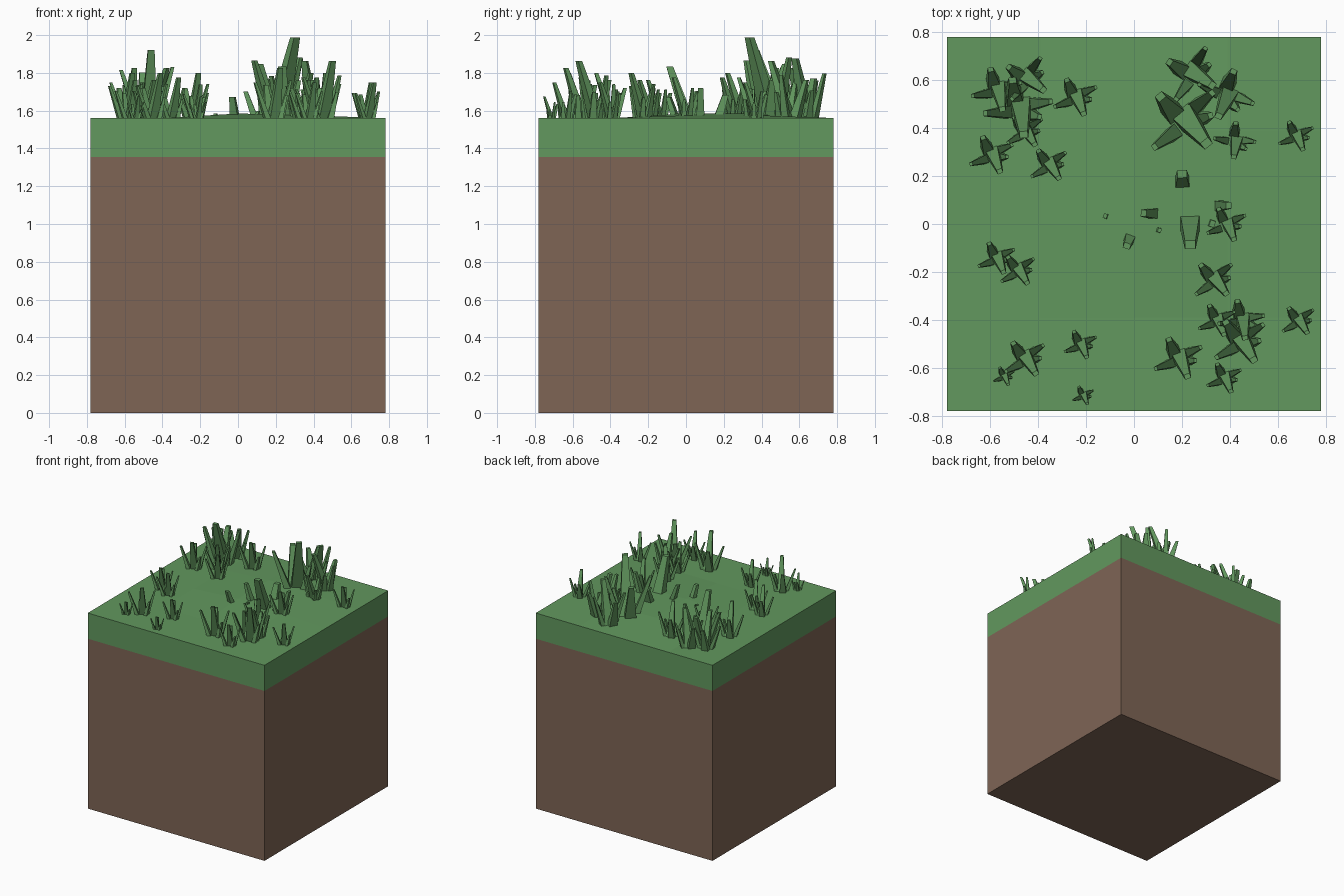
import bpy, bmesh, math
from mathutils import Vector, Matrix

HALF, TOP, SOIL_TOP = 0.78, 1.56, 1.355

if "Cube" in bpy.data.objects:
    bpy.data.objects.remove(bpy.data.objects["Cube"], do_unlink=True)


def material(name, rgb):
    mat = bpy.data.materials.new(name)
    mat.use_nodes = True
    color = (*rgb, 1.0)
    mat.diffuse_color = color
    bsdf = next(n for n in mat.node_tree.nodes if n.type == "BSDF_PRINCIPLED")
    bsdf.inputs["Base Color"].default_value = color
    return mat


def finish(name, bm, *mats):
    bmesh.ops.recalc_face_normals(bm, faces=bm.faces)
    mesh = bpy.data.meshes.new(name)
    bm.to_mesh(mesh)
    bm.free()
    for mat in mats:
        mesh.materials.append(mat)
    obj = bpy.data.objects.new(name, mesh)
    bpy.context.collection.objects.link(obj)
    return obj


grass = material("grass green", (0.122, 0.314, 0.112))
soil = material("soil brown", (0.209, 0.130, 0.091))

# Ground block: a gently raised turf top, with walls pulled down in two bands
bm = bmesh.new()
bmesh.ops.create_grid(bm, x_segments=4, y_segments=4, size=HALF)
for v in bm.verts:
    inside = max(abs(v.co.x), abs(v.co.y)) < HALF - 0.1
    raised = inside and v.co.x > -0.1 and v.co.y > -0.1
    v.co.z = TOP + (0.025 - 0.025 * v.co.x if raised else 0)
rim = [e for e in bm.edges if e.is_boundary]
for level in (SOIL_TOP, 0):
    made = bmesh.ops.extrude_edge_only(bm, edges=rim)["geom"]
    for v in made:
        if isinstance(v, bmesh.types.BMVert):
            v.co.z = level
    rim = [e for e in made if isinstance(e, bmesh.types.BMEdge) and e.is_boundary]
bmesh.ops.contextual_create(bm, geom=rim)
for f in bm.faces:
    f.material_index = int(f.calc_center_median().z < SOIL_TOP)
finish("ground_block", bm, grass, soil)


# One blade: a tapered four-sided spike cut off flat at the tip
def add_blade(bm, base, tip, width):
    lean = Vector((tip.x - base.x, tip.y - base.y, 0)).normalized()
    side = Vector((-lean.y, lean.x, 0))
    rings = []
    for centre, w in ((base, width), (tip, width * 0.42)):
        corners = [(1, 1), (-1, 1), (-1, -1), (1, -1)]
        rings.append([bm.verts.new(centre + (side * a + lean * b * 0.8) * w / 2)
                      for a, b in corners])
    low, high = rings
    bm.faces.new(low[::-1])
    bm.faces.new(high)
    for i in range(4):
        j = (i + 1) % 4
        bm.faces.new((low[i], low[j], high[j], high[i]))


# Blades of one tuft: base x, base y, tip x, tip y, width, height
TUFT = [
    (0, 0.02, 0.03, -0.06, 0.056, 0.25),
    (-0.02, 0.03, -0.04, 0.08, 0.05, 0.17),
    (-0.03, -0.01, -0.09, -0.03, 0.036, 0.18),
    (0.03, 0.03, 0.08, 0.05, 0.034, 0.19),
    (0.03, 0, 0.06, 0, 0.034, 0.12),
]

# Tufts: x, y, scale, turn in degrees
TUFTS = {
    "back_left": [(-.48, .47, 1.48, -15), (-.57, .55, 1.1, -10), (-.44, .6, 1.1, 30),
                  (-.45, .38, .9, 10), (-.59, .28, 1, 0), (-.35, .24, .9, 10),
                  (-.24, .52, 1, 0)],
    "back_right": [(.22, .42, 1.75, 18), (.25, .62, 1.3, 35), (.38, .53, 1.25, -45),
                   (.42, .34, .9, -30), (.68, .36, .8, 0)],
    "front_right": [(.39, -.01, .9, 0), (.34, -.24, 1, 15), (.45, -.5, 1.25, 10),
                    (.45, -.41, 1, -15), (.35, -.41, .85, 0), (.38, -.65, .8, 0),
                    (.19, -.57, 1.1, 0), (.69, -.41, .8, 10)],
    "front_left": [(-.22, -.51, .75, 0), (-.45, -.57, 1, 10), (-.54, -.64, .5, 0),
                   (-.21, -.72, .5, 0), (-.57, -.15, .85, 0), (-.48, -.2, .85, 10)],
    "centre": [(.22, .04, 1.9, -20), (-.01, -.01, 1.25, -40)],
}

for place, tufts in TUFTS.items():
    bm = bmesh.new()
    # The middle tufts sit deeper, so only their upper parts show
    sink = 0.2 if place == "centre" else 0.01
    for x, y, scale, turn in tufts:
        place_tuft = (Matrix.Translation((x, y, TOP - sink))
                      @ Matrix.Rotation(math.radians(turn), 4, "Z")
                      @ Matrix.Scale(scale, 4))
        for bx, by, tx, ty, width, height in TUFT:
            add_blade(bm, place_tuft @ Vector((bx, by, 0)),
                      place_tuft @ Vector((tx, ty, height)), width * scale)
    finish("grass_tufts_" + place, bm, grass)
